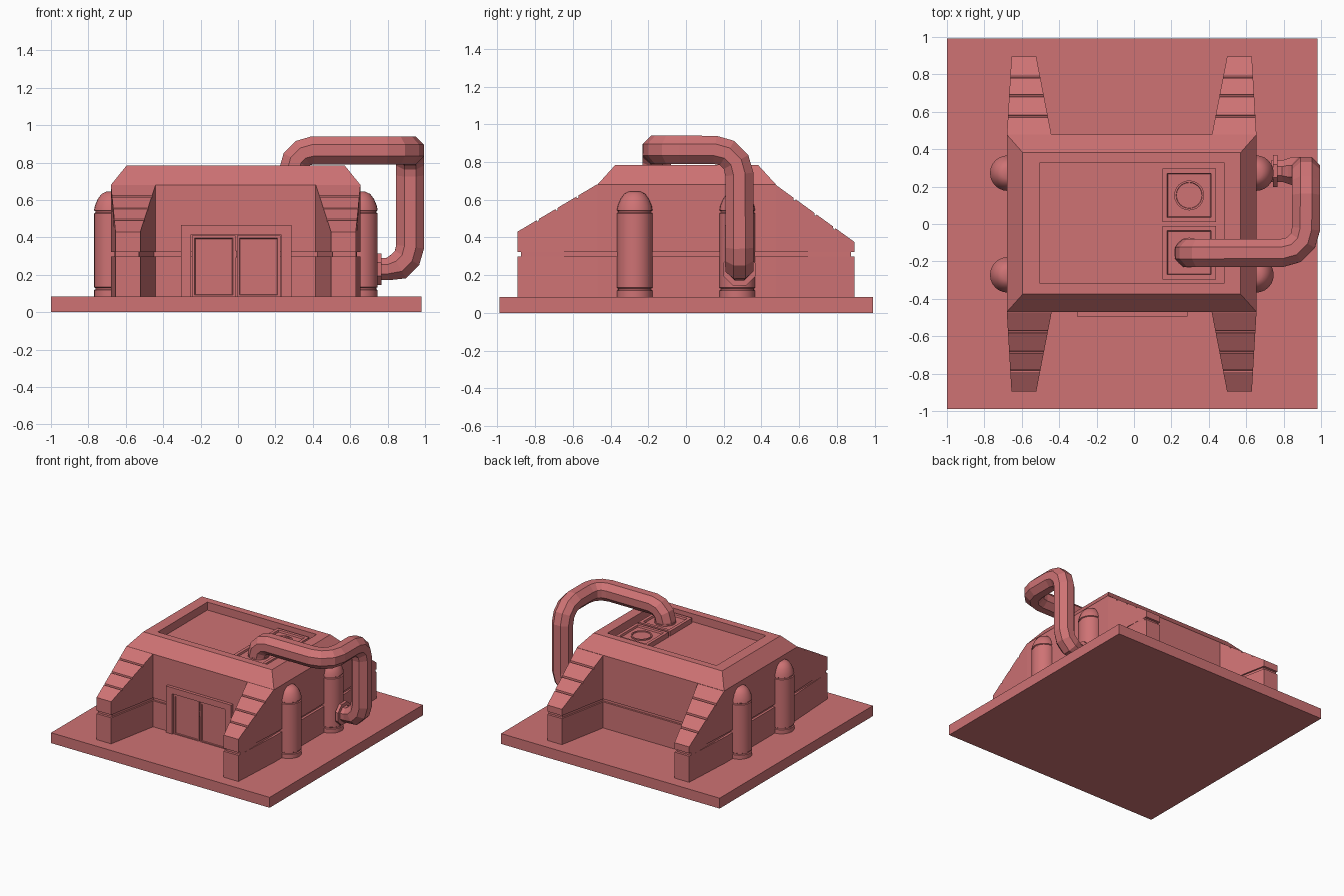
import bpy, bmesh, math
from mathutils import Vector, Matrix

if "Cube" in bpy.data.objects:
    bpy.data.objects.remove(bpy.data.objects["Cube"])

mat = bpy.data.materials.new("red")
mat.diffuse_color = (0.62, 0.17, 0.175, 1)
mat.use_nodes = True
mat.node_tree.nodes["Principled BSDF"].inputs["Base Color"].default_value = mat.diffuse_color
CX = -0.0125  # centre line of the building
GROUND = 0.085


def finish(name, bm, smooth=False):
    bmesh.ops.recalc_face_normals(bm, faces=bm.faces)
    me = bpy.data.meshes.new(name)
    bm.to_mesh(me)
    bm.free()
    ob = bpy.data.objects.new(name, me)
    bpy.context.collection.objects.link(ob)
    me.materials.append(mat)
    if smooth:
        bpy.ops.object.select_all(action='DESELECT')
        ob.select_set(True)
        bpy.context.view_layer.objects.active = ob
        bpy.ops.object.shade_smooth_by_angle(angle=math.radians(30))
    return ob


def skin(bm, rings):
    """Join a list of equal-length point rings and cap both ends."""
    vs = [[bm.verts.new(p) for p in r] for r in rings]
    n = len(vs[0])
    for a, b in zip(vs, vs[1:]):
        for i in range(n):
            j = (i + 1) % n
            bm.faces.new((a[i], a[j], b[j], b[i]))
    bm.faces.new(vs[0][::-1])
    bm.faces.new(vs[-1])


def rect(x0, x1, y0, y1, z):
    return [(x0, y0, z), (x1, y0, z), (x1, y1, z), (x0, y1, z)]


def box(name, x0, x1, y0, y1, z0, z1):
    bm = bmesh.new()
    skin(bm, [rect(x0, x1, y0, y1, z0), rect(x0, x1, y0, y1, z1)])
    return finish(name, bm)


def front_panel(name, x0, x1, z1, rings):
    """Panel on the front wall; rings are (inset, y), its foot stays on the slab."""
    bm = bmesh.new()
    skin(bm, [[(x0 + d, y, GROUND + f), (x1 - d, y, GROUND + f),
               (x1 - d, y, z1 - d), (x0 + d, y, z1 - d)] for d, f, y in rings])
    return finish(name, bm)


# ground slab
box("base_slab", -1, 0.98, -0.99, 0.993, 0, GROUND)

# building: walls with groove, sloped eaves, sunken roof
bm = bmesh.new()
wall = (-0.68, 0.655, -0.47, 0.478)
groove = (-0.66, 0.635, -0.455, 0.463)
roof = (-0.505, 0.485, -0.315, 0.325)
skin(bm, [rect(*wall, GROUND), rect(*wall, 0.298), rect(*groove, 0.298),
          rect(*groove, 0.322), rect(*wall, 0.322), rect(*wall, 0.68),
          rect(-0.595, 0.57, -0.375, 0.382, 0.785), rect(*roof, 0.785), rect(*roof, 0.72)])
finish("building", bm)


# tapering buttresses: lower block, groove band, sloped upper block
def outer(y):
    return 0.6675 - 0.025 * max(0, y - 0.47) / 0.425


def inner(y):
    return 0.4275 + 0.0825 * (y - 0.47) / 0.425


def prism(bm, prof, sx, sy, xi, xo):
    skin(bm, [[(CX + sx * f(y), sy * y, z) for y, z in prof] for f in (xi, xo)])


for side, sx in (("left", -1), ("right", 1)):
    for end, sy, tip in (("front", -1, 0.43), ("back", 1, 0.375)):
        def slope(y):
            return 0.68 + (tip - 0.68) * (y - 0.475) / 0.42
        bm = bmesh.new()
        prism(bm, [(0.45, GROUND), (0.895, GROUND), (0.895, 0.298), (0.45, 0.298)],
              sx, sy, inner, outer)
        prism(bm, [(0.45, 0.298), (0.76, 0.298), (0.875, 0.298),
                   (0.875, 0.322), (0.76, 0.322), (0.45, 0.322)],
              sx, sy, lambda y: inner(y) + 0.012, lambda y: min(outer(y), 0.6485))
        prof = [(0.45, 0.322), (0.45, 0.68), (0.475, 0.68)]
        for y in (0.58, 0.69, 0.79):
            prof += [(y - 0.01, slope(y - 0.01)), (y - 0.008, slope(y) - 0.008),
                     (y, slope(y) - 0.008), (y + 0.002, slope(y + 0.002))]
        prof += [(0.895, tip), (0.895, 0.322)]
        prism(bm, prof, sx, sy, inner, outer)
        finish(f"buttress_{end}_{side}", bm)

# doorway frame and double doors
box("door_frame_left", -0.305, -0.25, -0.495, -0.45, GROUND, 0.465)
box("door_frame_right", 0.23, 0.285, -0.495, -0.45, GROUND, 0.465)
box("door_frame_top", -0.25, 0.23, -0.495, -0.45, 0.415, 0.465)
for side, x0, x1 in (("left", -0.246, -0.014), ("right", -0.006, 0.226)):
    front_panel(f"door_{side}", x0, x1, 0.41,
                [(0, 0, -0.45), (0, 0, -0.484), (0.014, 0.008, -0.484), (0.018, 0.01, -0.477)])
box("door_handle", -0.018, -0.008, -0.49, -0.47, 0.29, 0.33)

# domed tanks along both side walls
PROFILE = [(0.095, GROUND), (0.095, 0.118), (0.088, 0.122), (0.088, 0.13), (0.095, 0.134),
           (0.095, 0.528), (0.088, 0.532), (0.088, 0.54), (0.095, 0.544), (0.09, 0.57),
           (0.075, 0.605), (0.055, 0.632), (0.03, 0.644)]
for side, x in (("left", -0.675), ("right", 0.652)):
    for end, y in (("front", -0.272), ("back", 0.272)):
        bm = bmesh.new()
        skin(bm, [[(x + r * math.cos(i * math.tau / 24), y + r * math.sin(i * math.tau / 24), z)
                   for i in range(24)] for r, z in PROFILE])
        finish(f"tank_{end}_{side}", bm, True)

# roof vents: rimmed square pads with a round inset
for end, y in (("front", -0.153), ("back", 0.153)):
    bm = bmesh.new()
    skin(bm, [rect(0.295 - h, 0.295 + h, y - h, y + h, z)
              for h, z in ((0.143, 0.71), (0.143, 0.76), (0.118, 0.76), (0.114, 0.745))])
    finish(f"vent_pad_{end}", bm)
    bm = bmesh.new()
    skin(bm, [[(0.295 + r * math.cos(i * math.tau / 24), y + r * math.sin(i * math.tau / 24), z)
               for i in range(24)]
              for r, z in ((0.08, 0.74), (0.08, 0.755), (0.07, 0.755), (0.068, 0.748))])
    finish(f"vent_ring_{end}", bm)

# eight-sided pipe from the roof over the side down to the tank
corners = [Vector(c) for c in ((0.295, -0.155, 0.73), (0.295, -0.155, 0.865), (0.92, -0.155, 0.865),
                               (0.92, 0.283, 0.865), (0.92, 0.283, 0.23), (0.735, 0.283, 0.23))]
radii = (0.105, 0.13, 0.13, 0.12)
path = [corners[0]]
for k, r in enumerate(radii, 1):
    c = corners[k]
    a = (corners[k - 1] - c).normalized() * r
    b = (corners[k + 1] - c).normalized() * r
    for t in (0, 30, 60, 90):
        t = math.radians(t)
        path.append(c + a * (1 - math.sin(t)) + b * (1 - math.cos(t)))
path.append(corners[-1])

rings, u, last = [], Vector((1, 0, 0)), Vector((0, 0, 1))
for i, p in enumerate(path):
    d0 = (p - path[max(i - 1, 0)]).normalized()
    d1 = (path[min(i + 1, len(path) - 1)] - p).normalized()
    tan = (d0 + d1).normalized()
    u = last.rotation_difference(tan) @ u
    last = tan
    w = tan.cross(u)
    rad = 0.064 if i >= len(path) - 2 else 0.081
    rings.append([p + rad * (u * math.cos(a) + w * math.sin(a))
                  for a in [math.pi / 8 + k * math.pi / 4 for k in range(8)]])
bm = bmesh.new()
skin(bm, rings)
finish("pipe", bm)

# flange where the pipe meets the tank
bm = bmesh.new()
bmesh.ops.create_cone(bm, cap_ends=True, segments=8, radius1=0.092, radius2=0.092, depth=0.025,
                      matrix=Matrix.Translation((0.755, 0.283, 0.23))
                      @ Matrix.Rotation(math.pi / 2, 4, 'Y') @ Matrix.Rotation(math.pi / 8, 4, 'Z'))
finish("pipe_flange", bm)
